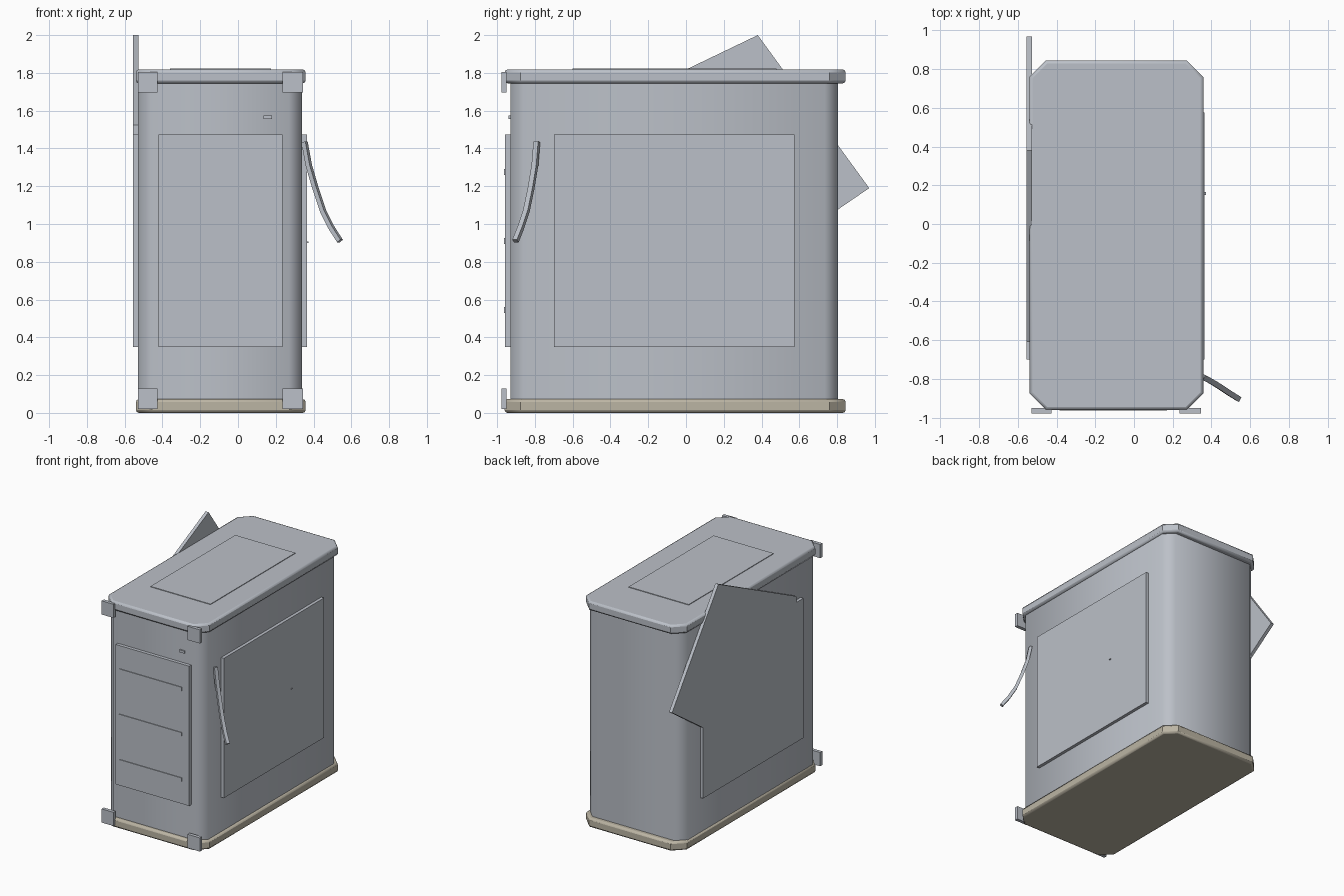
import bpy, bmesh, math
from mathutils import Vector

cube = bpy.data.objects.get("Cube")
if cube:
    bpy.data.objects.remove(cube, do_unlink=True)


def material(name, rgb):
    m = bpy.data.materials.new(name)
    m.use_nodes = True
    m.diffuse_color = (*rgb, 1)
    m.node_tree.nodes["Principled BSDF"].inputs["Base Color"].default_value = (*rgb, 1)
    return m


STEEL = material("steel grey", (0.50, 0.53, 0.58))
BEIGE = material("warm beige", (0.50, 0.46, 0.37))


def finish(bm, name, mat):
    bmesh.ops.recalc_face_normals(bm, faces=bm.faces)
    mesh = bpy.data.meshes.new(name)
    bm.to_mesh(mesh)
    bm.free()
    mesh.materials.append(mat)
    ob = bpy.data.objects.new(name, mesh)
    bpy.context.collection.objects.link(ob)
    return ob


def extrude(name, points, offset, mat):
    """Solid made by pushing a flat outline along an offset."""
    bm = bmesh.new()
    face = bm.faces.new([bm.verts.new(p) for p in points])
    out = bmesh.ops.extrude_face_region(bm, geom=[face])["geom"]
    bmesh.ops.translate(bm, vec=offset,
                        verts=[v for v in out if isinstance(v, bmesh.types.BMVert)])
    return finish(bm, name, mat)


def box(name, x, y, z, mat=STEEL):
    pts = [(x[0], y[0], z[0]), (x[1], y[0], z[0]), (x[1], y[1], z[0]), (x[0], y[1], z[0])]
    return extrude(name, pts, (0, 0, z[1] - z[0]), mat)


def octagon(x, y, c, z):
    (a, b), (d, e) = x, y
    return [(a + c, d, z), (b - c, d, z), (b, d + c, z), (b, e - c, z),
            (b - c, e, z), (a + c, e, z), (a, e - c, z), (a, d + c, z)]


def smooth(ob, angle):
    bpy.ops.object.select_all(action='DESELECT')
    ob.select_set(True)
    bpy.context.view_layer.objects.active = ob
    bpy.ops.object.shade_smooth_by_angle(angle=math.radians(angle))


# Cabinet body with softly chamfered corners
body = extrude("cabinet_body", octagon((-0.53, 0.34), (-0.93, 0.805), 0.07, 0.05),
               (0, 0, 1.72), STEEL)
smooth(body, 50)

# Bottom plinth and top lid with eased rims
for name, z, mat in (("base_plinth", 0.0, BEIGE), ("top_lid", 1.745, STEEL)):
    slab = extrude(name, octagon((-0.54, 0.358), (-0.96, 0.845), 0.085, z), (0, 0, 0.073), mat)
    bevel = slab.modifiers.new("eased_rim", 'BEVEL')
    bevel.width = 0.015
    bevel.segments = 2
    bevel.limit_method = 'ANGLE'
    bevel.angle_limit = math.radians(60)
    smooth(slab, 40)

# Raised panels on top, front and left side
box("top_hatch", (-0.36, 0.175), (-0.60, 0.48), (1.81, 1.823))
box("front_panel", (-0.42, 0.235), (-0.957, -0.92), (0.35, 1.475))
box("left_panel", (0.33, 0.365), (-0.70, 0.575), (0.35, 1.475))
box("left_panel_pin", (0.36, 0.372), (0.15, 0.165), (0.90, 0.907))
box("front_button", (0.135, 0.18), (-0.94, -0.92), (1.555, 1.575))

# Drawer lips on the front panel
for i, z in enumerate((1.28, 0.915, 0.55)):
    box(f"drawer_lip_{i}", (-0.385, 0.17), (-0.963, -0.95), (z, z + 0.01))
    box(f"drawer_lip_end_{i}", (0.16, 0.17), (-0.963, -0.95), (z - 0.02, z))

# Right side panel joined with a loose panel hanging at an angle
outline = [(-0.70, 0.35), (0.575, 0.35), (0.575, 0.92), (0.97, 1.19),
           (0.38, 2.0), (-0.61, 1.525), (-0.61, 1.475), (-0.70, 1.475)]
extrude("right_panel", [(-0.555, y, z) for y, z in outline], (0.027, 0, 0), STEEL)

# Corner brackets on the front
for side, x in (("right", (-0.53, -0.425)), ("left", (0.235, 0.345))):
    for level, z in (("lower", (0.02, 0.13)), ("upper", (1.695, 1.805))):
        box(f"{level}_{side}_bracket", x, (-0.978, -0.95), z)

# Curved lever sticking out of the left side
path = [Vector(p) for p in ((0.352, -0.79, 1.435), (0.375, -0.80, 1.31), (0.41, -0.82, 1.19),
                            (0.45, -0.845, 1.07), (0.495, -0.875, 0.98), (0.54, -0.903, 0.91))]
bm = bmesh.new()
rings = []
across = Vector((0.45, 0.89, 0))
for i, p in enumerate(path):
    along = (path[min(i + 1, len(path) - 1)] - path[max(i - 1, 0)]).normalized()
    u = (across - along * across.dot(along)).normalized() * 0.014
    v = along.cross(u).normalized() * 0.012
    rings.append([bm.verts.new(p + s * u + t * v)
                  for s, t in ((-1, -1), (1, -1), (1, 1), (-1, 1))])
for a, b in zip(rings, rings[1:]):
    for k in range(4):
        n = (k + 1) % 4
        bm.faces.new((a[k], a[n], b[n], b[k]))
bm.faces.new(rings[0])
bm.faces.new(rings[-1])
smooth(finish(bm, "side_lever", STEEL), 40)
